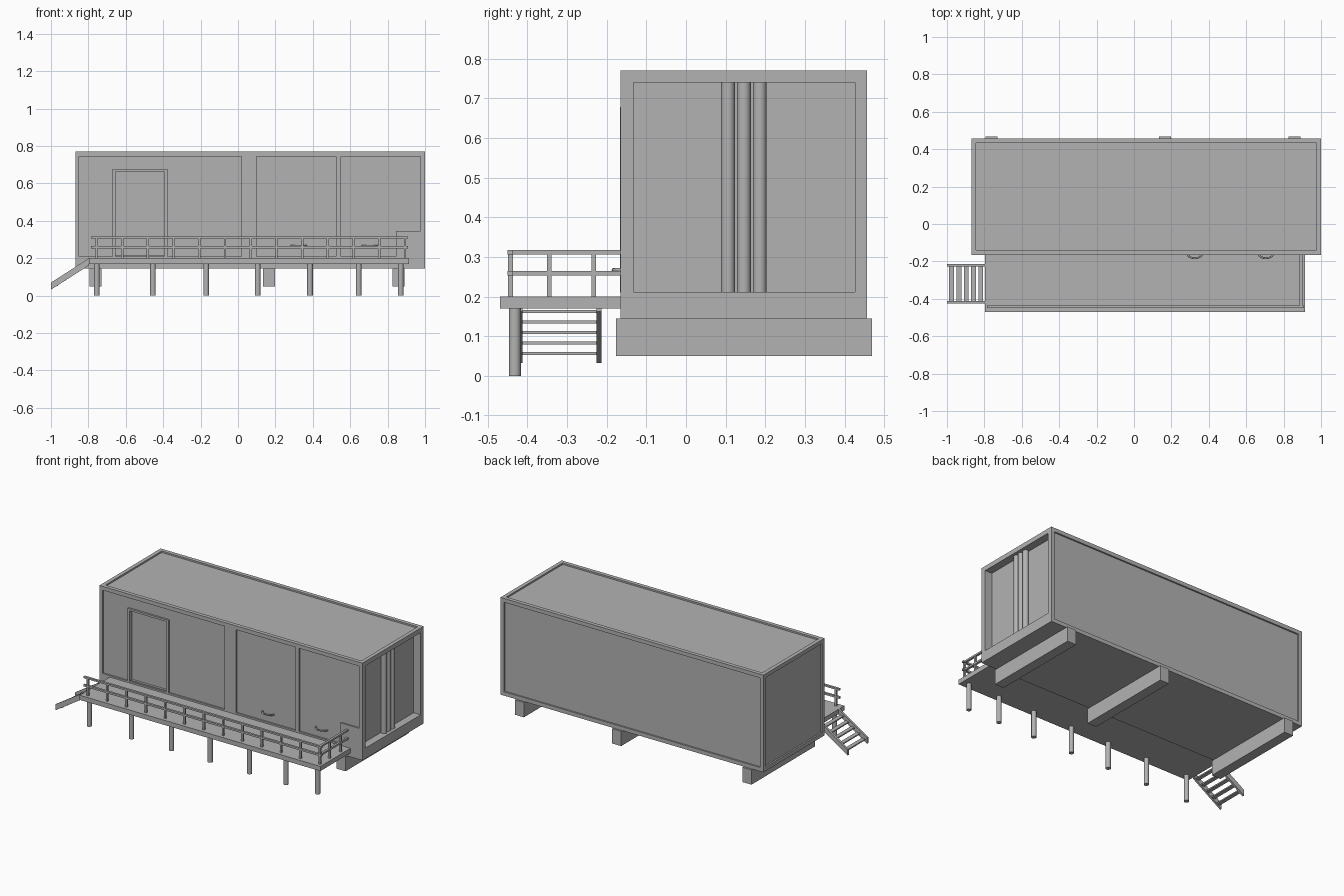
import bpy, bmesh, math
from mathutils import Vector

if "Cube" in bpy.data.objects:
    bpy.data.objects.remove(bpy.data.objects["Cube"], do_unlink=True)

GREY = (0.45, 0.45, 0.45, 1)
mat = bpy.data.materials.new("plain grey")
mat.use_nodes = True
mat.diffuse_color = GREY
mat.node_tree.nodes["Principled BSDF"].inputs["Base Color"].default_value = GREY


def finish(name, bm):
    bmesh.ops.recalc_face_normals(bm, faces=bm.faces)
    mesh = bpy.data.meshes.new(name)
    bm.to_mesh(mesh)
    bm.free()
    mesh.materials.append(mat)
    obj = bpy.data.objects.new(name, mesh)
    bpy.context.collection.objects.link(obj)
    return obj


def add_box(bm, x, y, z):
    """Add a box spanning the given (low, high) ranges."""
    verts = bmesh.ops.create_cube(bm, size=1)["verts"]
    for v in verts:
        v.co = Vector([(lo + hi) / 2 + c * (hi - lo)
                       for c, (lo, hi) in zip(v.co, (x, y, z))])


def box(name, x, y, z):
    bm = bmesh.new()
    add_box(bm, x, y, z)
    return finish(name, bm)


def prism(name, outline, y0, y1):
    """Extrude an x-z outline along y."""
    bm = bmesh.new()
    face = bm.faces.new([bm.verts.new((x, y0, z)) for x, z in outline])
    geom = bmesh.ops.extrude_face_region(bm, geom=[face])["geom"]
    bmesh.ops.translate(bm, vec=(0, y1 - y0, 0),
                        verts=[g for g in geom if isinstance(g, bmesh.types.BMVert)])
    return finish(name, bm)


def smooth(obj):
    bpy.ops.object.select_all(action="DESELECT")
    obj.select_set(True)
    bpy.context.view_layer.objects.active = obj
    bpy.ops.object.shade_smooth_by_angle(angle=math.radians(40))


def cylinder(name, x, y, z0, z1, r):
    bm = bmesh.new()
    bmesh.ops.create_cone(bm, cap_ends=True, segments=24, radius1=r, radius2=r, depth=z1 - z0)
    bmesh.ops.translate(bm, vec=(x, y, (z0 + z1) / 2), verts=bm.verts)
    smooth(finish(name, bm))


# Container body with recessed panels
X0, X1, Y0, Y1, Z0, Z1 = -0.87, 1.0, -0.165, 0.457, 0.145, 0.77
EDGE, DEEP, OUT = 0.025, 0.01, 0.05
body = box("container_body", (X0, X1), (Y0, Y1), (Z0, Z1))
long_x, wide_y, tall_z = (X0 + EDGE, X1 - EDGE), (Y0 + EDGE, Y1 - EDGE), (0.21, 0.745)
front = (Y0 - OUT, Y0 + DEEP)
cutters = [
    box("roof_cutter", long_x, wide_y, (Z1 - DEEP, Z1 + OUT)),
    box("back_cutter", long_x, (Y1 - DEEP, Y1 + OUT), (Z0 + EDGE, Z1 - EDGE)),
    box("left_end_cutter", (X0 - OUT, X0 + DEEP), wide_y, (Z0 + EDGE, Z1 - EDGE)),
    box("open_end_cutter", (0.95, X1 + OUT), (-0.132, 0.427), (0.212, 0.74)),
    box("entry_panel_cutter", (-0.85, 0.02), front, tall_z),
    box("middle_panel_cutter", (0.10, 0.525), front, tall_z),
    prism("corner_panel_cutter", [(0.55, 0.21), (0.845, 0.21), (0.845, 0.345),
                                  (0.975, 0.345), (0.975, 0.745), (0.55, 0.745)], *front),
    box("door_cutter", (-0.655, -0.395), (Y0 - OUT, Y0 + 0.025), (0.215, 0.665)),
]
for cutter in cutters:
    mod = body.modifiers.new(cutter.name, "BOOLEAN")
    mod.operation, mod.solver, mod.object = "DIFFERENCE", "EXACT", cutter
bpy.context.view_layer.update()
cut = bpy.data.meshes.new_from_object(body.evaluated_get(bpy.context.evaluated_depsgraph_get()))
body.modifiers.clear()
body.data = cut
for cutter in cutters:
    bpy.data.objects.remove(cutter, do_unlink=True)

# Door surround
bm = bmesh.new()
for x, z in [((-0.67, -0.655), (0.21, 0.678)), ((-0.395, -0.378), (0.21, 0.678)),
             ((-0.655, -0.395), (0.665, 0.678))]:
    add_box(bm, x, (Y0 - 0.002, Y0 + DEEP), z)
finish("door_surround", bm)

# Pipes in the open end
for i in range(3):
    cylinder("end_pipe", 0.965, 0.106 + i * 0.04, 0.212, 0.74, 0.0175)

# Curved pull handles on the panels
for x in (0.325, 0.705):
    curve = bpy.data.curves.new("pull_handle", "CURVE")
    curve.dimensions = "3D"
    curve.bevel_depth, curve.bevel_resolution, curve.use_fill_caps = 0.005, 2, True
    spline = curve.splines.new("POLY")
    spline.points.add(12)
    for i, p in enumerate(spline.points):
        a = math.pi * i / 12
        p.co = (x + 0.04 * math.cos(a), Y0 + DEEP - 0.028 * math.sin(a), 0.267, 1)
    handle = bpy.data.objects.new("pull_handle", curve)
    bpy.context.collection.objects.link(handle)
    curve.materials.append(mat)

# Ground beams
for x in (-0.762, 0.165, 0.857):
    box("ground_beam", (x - 0.032, x + 0.032), (-0.177, 0.469), (0.05, Z0))

# Deck and piles
box("deck", (-0.797, 0.915), (-0.47, Y0), (0.17, 0.2))
for x in (-0.755, -0.455, -0.17, 0.105, 0.385, 0.645, 0.87):
    cylinder("deck_pile", x, -0.432, 0, 0.17, 0.015)

# Railing along the front and the right end of the deck
RX, RY, W = 0.893, -0.443, 0.007
bm = bmesh.new()
for z in ((0.306, 0.317), (0.253, 0.265)):
    add_box(bm, (-0.785, RX + 0.015), (RY - W, RY + W), z)
    add_box(bm, (RX - W, RX + W), (RY + W, Y0), z)
posts = [(-0.757 + i * (RX + 0.757) / 12, RY) for i in range(13)]
posts += [(RX, -0.345), (RX, -0.233)]
for x, y in posts:
    add_box(bm, (x - 0.006, x + 0.006), (y - 0.006, y + 0.006), (0.2, 0.306))
finish("railing", bm)

# Stairs
for y in (-0.425, -0.226):
    prism("stair_stringer", [(-1, 0.032), (-1, 0.07), (-0.797, 0.2), (-0.797, 0.162)], y, y + 0.013)
for i in range(5):
    x, z = -0.975 + i * 0.039, 0.056 + i * 0.0265
    box("stair_tread", (x - 0.013, x + 0.013), (-0.412, -0.226), (z - 0.004, z + 0.004))
